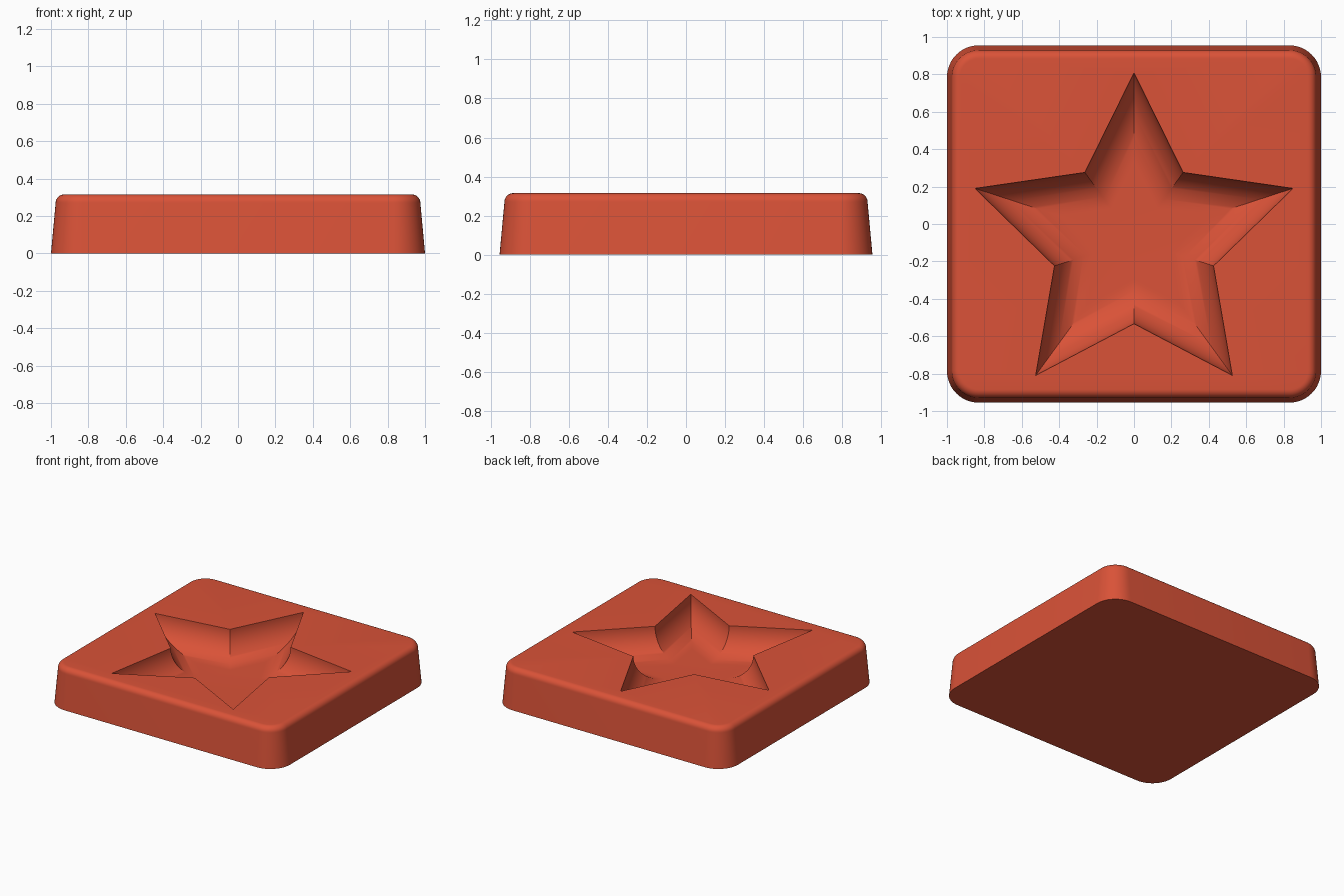
import bpy
import bmesh
from math import sin, cos, pi, radians

HEIGHT, EDGE, TAPER = 0.315, 0.045, 0.025
STAR_Y, STAR_R, STAR_APOTHEM = -0.086, 0.894, 0.396
FILLET, DEPTH = 0.21, 0.21

if "Cube" in bpy.data.objects:
    bpy.data.objects.remove(bpy.data.objects["Cube"])

red = bpy.data.materials.new("brick red")
red.use_nodes = True
color = (0.70, 0.085, 0.039, 1)
red.diffuse_color = color
red.node_tree.nodes["Principled BSDF"].inputs["Base Color"].default_value = color


def rounded_rect(inset, z, radius=0.17, steps=12):
    """Outline of the block, drawn inwards by inset."""
    r = radius - inset
    points = []
    for corner, (sx, sy) in enumerate([(1, 1), (-1, 1), (-1, -1), (1, -1)]):
        for i in range(steps + 1):
            a = (corner + i / steps) * pi / 2
            points.append((sx * (1 - radius) + r * cos(a),
                           sy * (0.955 - radius) + r * sin(a), z))
    return points


def star(scale, z):
    """Five-pointed outline shrunk about its centre."""
    points = []
    for i in range(10):
        r = STAR_R * scale * (0.5 if i % 2 else 1)
        a = pi / 2 + i * pi / 5
        points.append((r * cos(a), STAR_Y + r * sin(a), z))
    return points


def loft(bm, outlines):
    """Skin a stack of matching outlines and return their vertex loops."""
    loops = [[bm.verts.new(p) for p in outline] for outline in outlines]
    for low, high in zip(loops, loops[1:]):
        for i in range(len(low)):
            j = (i + 1) % len(low)
            bm.faces.new((low[i], low[j], high[j], high[i]))
    return loops


bm = bmesh.new()

# Tapered sides with a rounded top edge
outlines = [rounded_rect(0, 0)]
for i in range(9):
    a = i / 8 * pi / 2
    outlines.append(rounded_rect(TAPER + EDGE * (1 - cos(a)),
                                 HEIGHT - EDGE * (1 - sin(a))))
sides = loft(bm, outlines)
bm.faces.new(sides[0])

# Star recess curving down to a flat floor
outlines = []
for i in range(25):
    a = i / 24 * pi / 2
    outlines.append(star(1 - FILLET * (1 - cos(a)) / STAR_APOTHEM,
                         HEIGHT - DEPTH * sin(a)))
recess = loft(bm, outlines)
bm.faces.new(recess[-1])

# Flat top around the star
rim = []
for loop in (sides[-1], recess[0]):
    for i, v in enumerate(loop):
        rim.append(bm.edges.get((v, loop[(i + 1) % len(loop)])))
bmesh.ops.triangle_fill(bm, edges=rim, use_beauty=True)
bmesh.ops.recalc_face_normals(bm, faces=bm.faces)

mesh = bpy.data.meshes.new("star_mould")
bm.to_mesh(mesh)
bm.free()
mesh.materials.append(red)
mould = bpy.data.objects.new("star_mould", mesh)
bpy.context.collection.objects.link(mould)
bpy.context.view_layer.objects.active = mould
mould.select_set(True)
bpy.ops.object.shade_smooth_by_angle(angle=radians(30))
